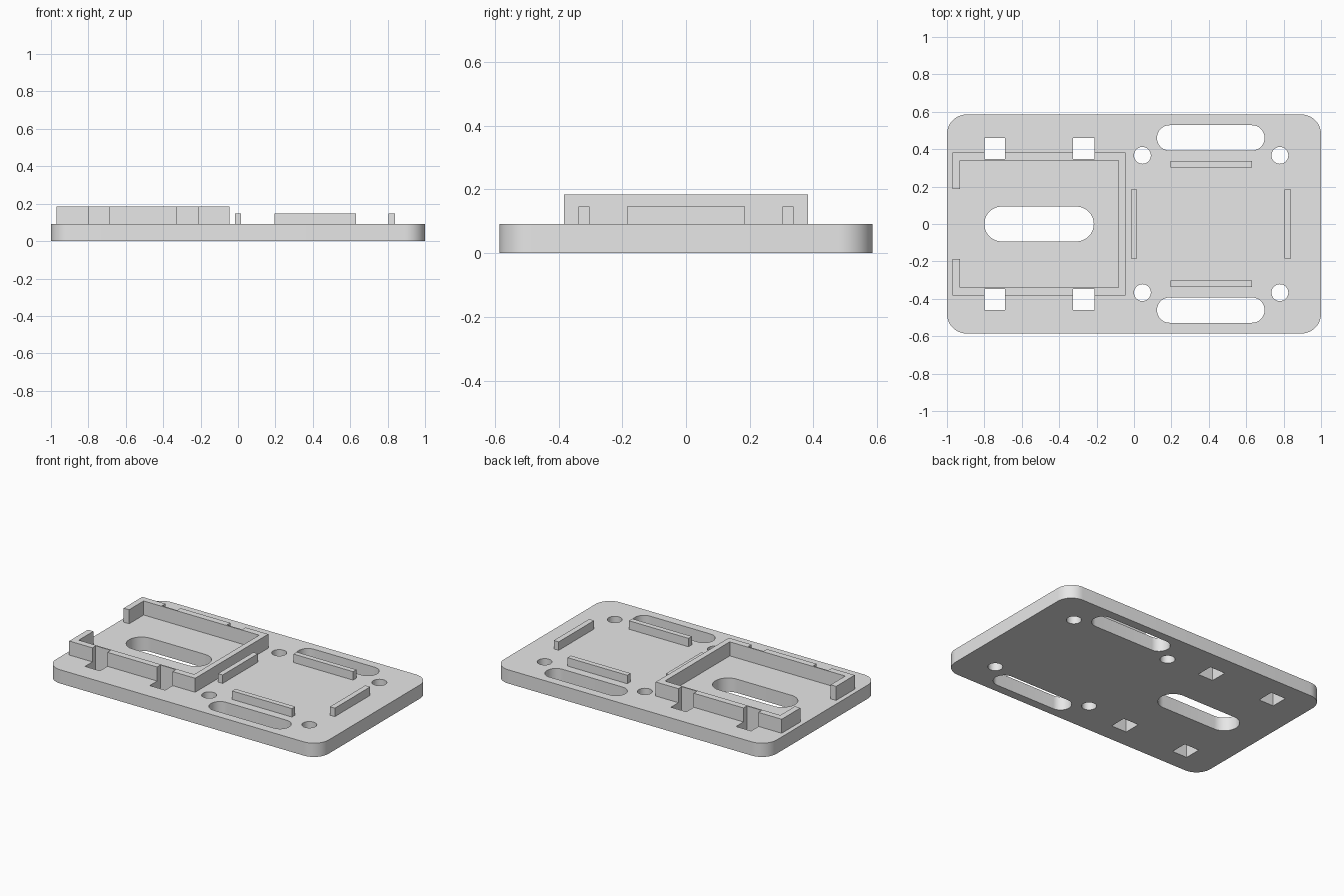
import bpy
import bmesh
from math import pi, cos, sin, radians

cube = bpy.data.objects.get("Cube")
if cube:
    bpy.data.objects.remove(cube, do_unlink=True)

grey = bpy.data.materials.new("plain grey")
grey.use_nodes = True
grey.diffuse_color = (0.8, 0.8, 0.8, 1)
grey.node_tree.nodes["Principled BSDF"].inputs["Base Color"].default_value = (0.8, 0.8, 0.8, 1)

PLATE_TOP = 0.091


def rounded_rect(x0, x1, y0, y1, r=0.0, steps=12):
    """Outline of a rectangle; a radius of half its height gives a slot."""
    if r == 0:
        return [(x0, y0), (x1, y0), (x1, y1), (x0, y1)]
    corners = [(x1 - r, y1 - r), (x0 + r, y1 - r), (x0 + r, y0 + r), (x1 - r, y0 + r)]
    pts = []
    for q, (cx, cy) in enumerate(corners):
        for i in range(steps + 1):
            a = (q + i / steps) * pi / 2
            pts.append((cx + r * cos(a), cy + r * sin(a)))
    return pts


def circle(cx, cy, r, n=40):
    return [(cx + r * cos(2 * pi * i / n), cy + r * sin(2 * pi * i / n)) for i in range(n)]


def extrude_outline(name, loops, z0, z1):
    """Fill the first loop, leaving the others as holes, and extrude it up."""
    bm = bmesh.new()
    for loop in loops:
        vs = [bm.verts.new((x, y, z0)) for x, y in loop]
        for a, b in zip(vs, vs[1:] + vs[:1]):
            bm.edges.new((a, b))
    bmesh.ops.remove_doubles(bm, verts=bm.verts[:], dist=0.00001)
    bmesh.ops.triangle_fill(bm, edges=bm.edges[:], use_beauty=True, normal=(0, 0, 1))
    out = bmesh.ops.extrude_face_region(bm, geom=bm.faces[:])
    top = [g for g in out["geom"] if isinstance(g, bmesh.types.BMVert)]
    bmesh.ops.translate(bm, verts=top, vec=(0, 0, z1 - z0))
    bmesh.ops.recalc_face_normals(bm, faces=bm.faces[:])
    mesh = bpy.data.meshes.new(name)
    bm.to_mesh(mesh)
    bm.free()
    mesh.materials.append(grey)
    obj = bpy.data.objects.new(name, mesh)
    bpy.context.collection.objects.link(obj)
    return obj


# Base plate with slots, screw holes and square strap holes
strap_x = [(-0.80, -0.69), (-0.325, -0.212)]
strap_in, strap_out = 0.348, 0.461
loops = [rounded_rect(-1, 1, -0.586, 0.586, 0.107),
         rounded_rect(-0.80, -0.215, -0.093, 0.093, 0.0929)]
for s in (1, -1):
    y0, y1 = sorted((s * 0.393, s * 0.528))
    loops.append(rounded_rect(0.123, 0.698, y0, y1, 0.067))
    for x in (0.045, 0.78):
        loops.append(circle(x, s * 0.367, 0.045))
    for x0, x1 in strap_x:
        y0, y1 = sorted((s * strap_in, s * strap_out))
        loops.append(rounded_rect(x0, x1, y0, y1))
plate = extrude_outline("base_plate", loops, 0, PLATE_TOP)
bpy.ops.object.select_all(action='DESELECT')
plate.select_set(True)
bpy.context.view_layer.objects.active = plate
bpy.ops.object.shade_smooth_by_angle(angle=radians(30))

# Tray wall: open on the right end, notched around the strap holes
outer = [(-0.97, 0.187), (-0.97, 0.383)]
for x0, x1 in strap_x:
    outer += [(x0, 0.383), (x0, strap_in), (x1, strap_in), (x1, 0.383)]
outer.append((-0.046, 0.383))
inner = [(-0.083, 0.34), (-0.93, 0.34), (-0.93, 0.187)]


def flipped(pts):
    return [(x, -y) for x, y in reversed(pts)]


extrude_outline("tray_wall", [outer + flipped(outer) + flipped(inner) + inner], PLATE_TOP, 0.184)

# Low locating ribs around the second bay
ribs = {
    "inner_rib": (-0.017, 0.017, -0.185, 0.185),
    "outer_rib": (0.804, 0.84, -0.185, 0.185),
    "front_rib": (0.194, 0.632, -0.338, -0.303),
    "back_rib": (0.194, 0.632, 0.303, 0.338),
}
for name, box in ribs.items():
    extrude_outline(name, [rounded_rect(*box)], PLATE_TOP, 0.147)
